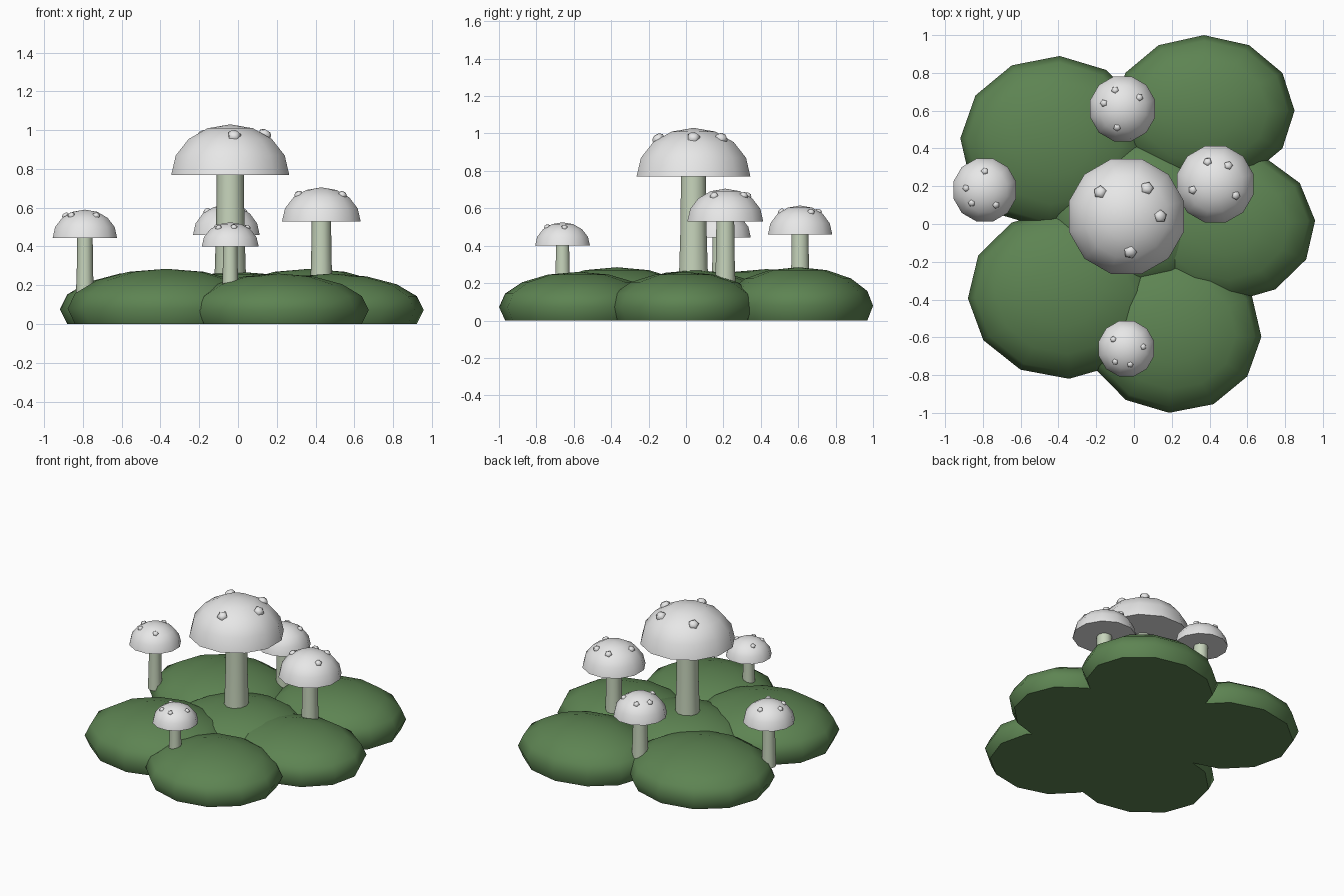
import bpy, math
from mathutils import Vector

if "Cube" in bpy.data.objects:
    bpy.data.objects.remove(bpy.data.objects["Cube"])


def material(name, rgb):
    m = bpy.data.materials.new(name)
    m.diffuse_color = (*rgb, 1)
    m.use_nodes = True
    m.node_tree.nodes["Principled BSDF"].inputs["Base Color"].default_value = m.diffuse_color
    return m


MOSS = material("moss green", (0.11, 0.23, 0.085))
CAP = material("pale grey", (0.8, 0.8, 0.8))
STEM = material("pale sage", (0.57, 0.66, 0.50))


def lathe(name, profile, sides, mat, loc, scale=(1, 1, 1), turn=0.0):
    """Closed surface of revolution; profile is (radius, z), bottom to top.
    A last radius of 0 makes a pole."""
    verts, faces, rings = [], [], []
    for r, z in profile:
        count = sides if r > 0 else 1
        rings.append([len(verts) + i for i in range(count)])
        for i in range(count):
            a = 2 * math.pi * i / sides + math.radians(turn)
            verts.append((r * math.cos(a) * scale[0], r * math.sin(a) * scale[1], z * scale[2]))
    faces.append(rings[0][::-1])
    for low, high in zip(rings, rings[1:]):
        for i in range(sides):
            j = (i + 1) % sides
            if len(high) == 1:
                faces.append((low[i], low[j], high[0]))
            else:
                faces.append((low[i], low[j], high[j], high[i]))
    if len(rings[-1]) > 1:
        faces.append(rings[-1])
    me = bpy.data.meshes.new(name)
    me.from_pydata(verts, [], faces)
    me.materials.append(mat)
    me.shade_smooth()
    me.set_sharp_from_angle(angle=math.radians(58))
    ob = bpy.data.objects.new(name, me)
    ob.location = loc
    bpy.context.collection.objects.link(ob)
    return ob


def arc(first, last):
    """Profile of a unit sphere in steps of 22.5 degrees."""
    pts = []
    for k in range(first, last + 1):
        a = math.radians(22.5 * k)
        pts.append((math.cos(a) if k < 4 else 0, math.sin(a)))
    return pts


# Moss mounds: squashed spheres cut flat at the ground
# name, x, y, radius x, radius y, top, turn
mounds = [
    ("mound_back_left", -0.42, 0.43, 0.50, 0.46, 0.275, -3),
    ("mound_back_right", 0.37, 0.60, 0.48, 0.40, 0.285, 0),
    ("mound_right", 0.48, -0.01, 0.48, 0.405, 0.26, 4),
    ("mound_front_left", -0.37, -0.37, 0.51, 0.45, 0.285, 3),
    ("mound_front", 0.21, -0.575, 0.465, 0.425, 0.26, -3),
    ("mound_centre", 0.0, 0.05, 0.48, 0.42, 0.27, 0),
]
for name, x, y, rx, ry, top, turn in mounds:
    half = top / (1 + math.sin(math.radians(22.5)))
    lathe(name, arc(-1, 4), 12, MOSS, (x, y, top - half), (rx, ry, half), turn)

# Mushrooms: place, x, y, cap radius, rim z, top z, stem radius, stem foot z, spots (x, y)
mushrooms = [
    ("big", -0.04, 0.04, 0.315, 0.77, 1.03, 0.070, 0.2,
     [(-0.18, 0.17), (0.07, 0.19), (0.14, 0.04), (-0.02, -0.15)]),
    ("left", -0.79, 0.18, 0.172, 0.445, 0.59, 0.040, 0.12,
     [(-0.79, 0.28), (-0.89, 0.19), (-0.86, 0.11), (-0.73, 0.10)]),
    ("back", -0.06, 0.61, 0.178, 0.46, 0.615, 0.047, 0.15,
     [(-0.10, 0.71), (0.03, 0.67), (-0.16, 0.64), (-0.09, 0.51)]),
    ("right", 0.43, 0.21, 0.21, 0.53, 0.705, 0.050, 0.15,
     [(0.39, 0.33), (0.50, 0.31), (0.54, 0.15), (0.31, 0.18)]),
    ("front", -0.04, -0.66, 0.152, 0.40, 0.525, 0.037, 0.15,
     [(-0.11, -0.61), (0.05, -0.65), (-0.10, -0.73), (-0.02, -0.745)]),
]
for place, x, y, r, rim, top, sr, foot, spots in mushrooms:
    h = top - rim
    # Stem, slightly wider at the foot
    lathe(place + "_stem", [(sr * 1.18, foot), (sr * 1.05, (foot + rim) / 2), (sr, rim + 0.02)],
          10, STEM, (x, y, 0))
    # Domed cap
    lathe(place + "_cap", arc(0, 4), 12, CAP, (x, y, rim), (r, r, h), 15)
    # Raised five-sided spots standing on the cap surface
    s = 0.11 * r
    for n, (px, py) in enumerate(spots, 1):
        dx, dy = (px - x) / r, (py - y) / r
        dz = math.sqrt(max(0.0, 1 - dx * dx - dy * dy))
        normal = Vector((dx / r, dy / r, dz / h)).normalized()
        spot = lathe(f"{place}_spot_{n}", [(s, -s * 0.6), (s, s * 0.2), (s * 0.55, s * 0.6)],
                     5, CAP, (px, py, rim + dz * h * 0.985))
        spot.rotation_mode = 'QUATERNION'
        spot.rotation_quaternion = normal.to_track_quat('Z', 'Y')
